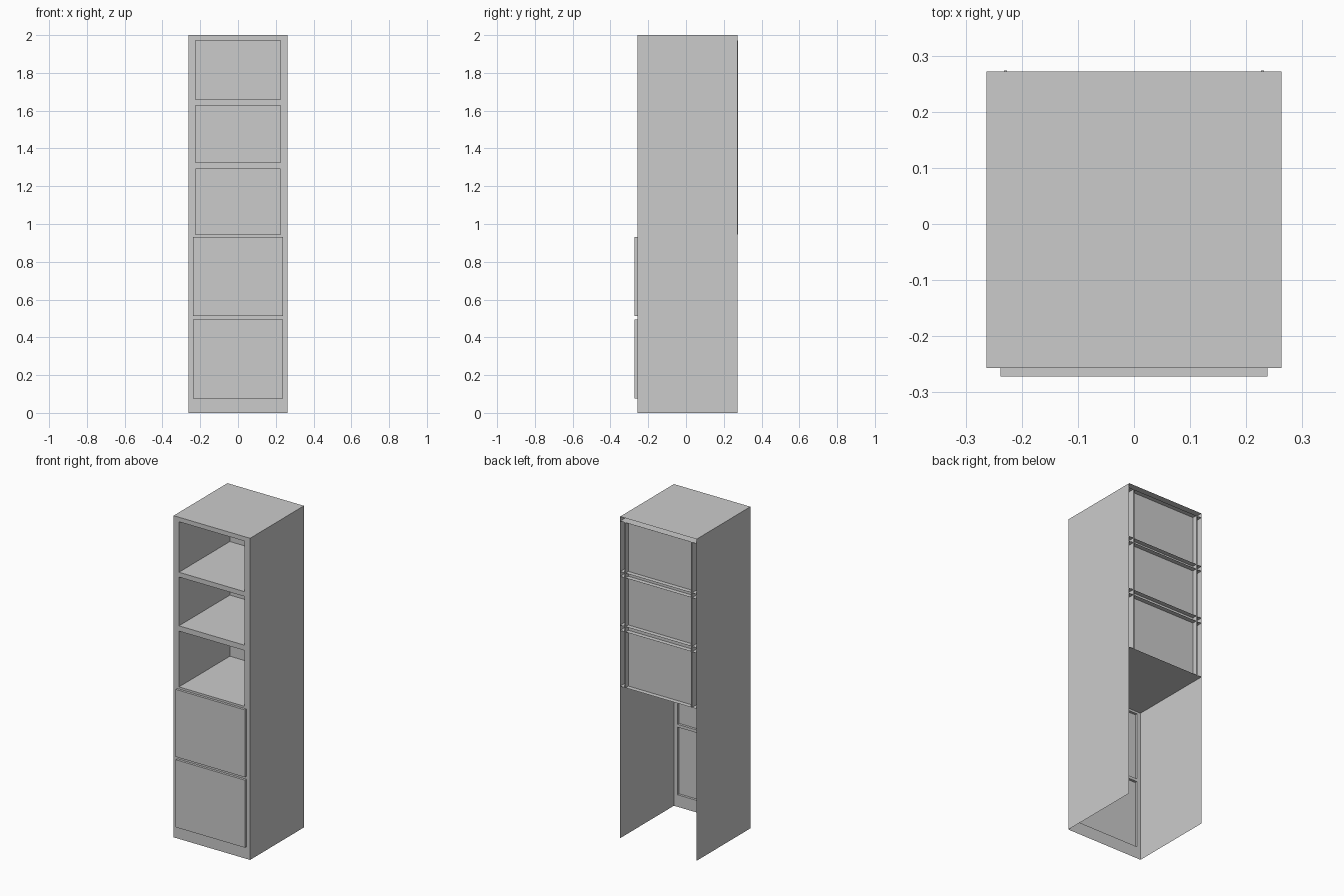
import bpy

if "Cube" in bpy.data.objects:
    bpy.data.objects.remove(bpy.data.objects["Cube"])

W, YF, YB, H = 0.263, -0.257, 0.272, 2.0
BACK = 0.243
CUBBIES = [(0.945, 1.292), (1.325, 1.628), (1.658, 1.972)]
DRAWERS = [(0.075, 0.495), (0.513, 0.932)]
CX, DX = 0.226, 0.238


def mesh(name, quads):
    verts = [v for q in quads for v in q]
    faces = [tuple(range(i * 4, i * 4 + 4)) for i in range(len(quads))]
    me = bpy.data.meshes.new(name)
    me.from_pydata(verts, [], faces)
    ob = bpy.data.objects.new(name, me)
    bpy.context.collection.objects.link(ob)
    return ob


def facing_front(x0, x1, z0, z1, y):
    return [(x0, y, z0), (x1, y, z0), (x1, y, z1), (x0, y, z1)]


def level(x, y0, y1, z):
    return [(-x, y0, z), (x, y0, z), (x, y1, z), (-x, y1, z)]


def upright(x, y0, y1, z0, z1):
    q = [(x, y0, z0), (x, y1, z0), (x, y1, z1), (x, y0, z1)]
    return q if x > 0 else q[::-1]


def box(name, x0, x1, y0, y1, z0, z1):
    bpy.ops.mesh.primitive_cube_add(size=1, location=((x0 + x1) / 2, (y0 + y1) / 2, (z0 + z1) / 2))
    ob = bpy.context.object
    ob.name = name
    ob.scale = (x1 - x0, y1 - y0, z1 - z0)
    return ob


# Outer sheets: sides and top, open at back and bottom
mesh("side_panels", [upright(s * W, YF, YB, 0, H) for s in (-1, 1)])
mesh("top_panel", [level(W, YF, YB, H)])

# Front frame around all five openings
quads, z = [], 0
for (z0, z1), hx in [(d, DX) for d in DRAWERS] + [(c, CX) for c in CUBBIES]:
    quads.append(facing_front(-W, W, z, z0, YF))
    quads.append(facing_front(-W, -hx, z0, z1, YF))
    quads.append(facing_front(hx, W, z0, z1, YF))
    z = z1
quads.append(facing_front(-W, W, z, H, YF))
mesh("front_frame", quads)

# Raised hollow drawer fronts
for i, (z0, z1) in enumerate(DRAWERS):
    y = -0.272
    mesh(f"drawer_front_{i + 1}", [
        facing_front(-DX, DX, z0, z1, y),
        upright(-DX, y, YF, z0, z1), upright(DX, y, YF, z0, z1),
        level(DX, y, YF, z1), level(DX, y, YF, z0)[::-1]])

# Shelf floors and ceilings
for i, (z0, z1) in enumerate(CUBBIES):
    mesh(f"cubby_floor_{i + 1}", [level(W, YF, YB, z0)])
    mesh(f"cubby_ceiling_{i + 1}", [level(W, YF, YB, z1)[::-1]])

# Inner side walls and recessed back panel
for s, n in ((-1, "left"), (1, "right")):
    a, b = sorted((s * CX, s * 0.232))
    box(f"inner_wall_{n}", a, b, YF + 0.001, 0.274, 0.945, 1.972)
mesh("back_panel", [facing_front(-CX, CX, 0.945, 1.972, BACK)])
